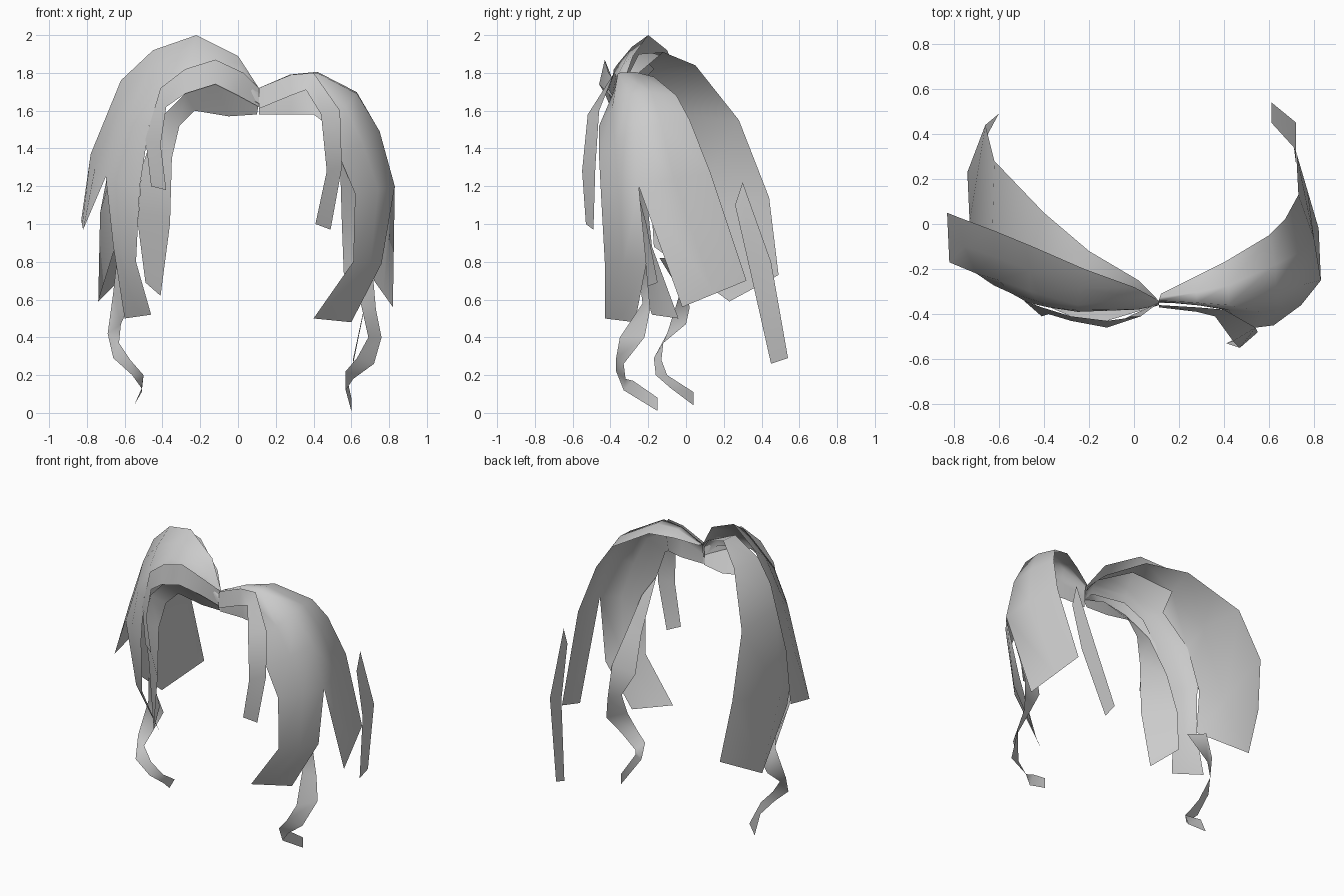
import bpy
import bmesh
from mathutils import Vector

cube = bpy.data.objects.get("Cube")
if cube:
    bpy.data.objects.remove(cube, do_unlink=True)

hair = bpy.data.materials.new("light_grey_hair")
hair.use_nodes = True
hair.diffuse_color = (0.6, 0.6, 0.6, 1)
hair.node_tree.nodes["Principled BSDF"].inputs["Base Color"].default_value = hair.diffuse_color

HEAD = Vector((0, 0.1, 1.1))


def row(outer, inner):
    """One cross-section of a hair sheet, given by its two border points."""
    return Vector(outer), Vector(inner)


def add_sheet(bm, rows, bulge):
    """Loft an open sheet through the rows, rounded outward by the bulge."""
    loops = []
    for i, (outer, inner) in enumerate(rows):
        points = [outer, inner]
        if bulge:
            middle = (outer + inner) / 2
            amount = bulge if 0 < i < len(rows) - 1 else 0
            points.insert(1, middle + (middle - HEAD).normalized() * amount)
        loops.append([bm.verts.new(point) for point in points])
    for upper, lower in zip(loops, loops[1:]):
        for k in range(len(upper) - 1):
            bm.faces.new((upper[k], upper[k + 1], lower[k + 1], lower[k]))


def strand(name, *sheets, bulge=0.0):
    """Build one lock from sheets that are welded where their borders meet."""
    bm = bmesh.new()
    for rows in sheets:
        add_sheet(bm, rows, bulge)
    bmesh.ops.remove_doubles(bm, verts=bm.verts, dist=0.001)
    bmesh.ops.recalc_face_normals(bm, faces=bm.faces)
    # Turn the lock so that it faces away from the head
    facing = sum(f.normal.dot(f.calc_center_median() - HEAD) * f.calc_area() for f in bm.faces)
    if facing < 0:
        bmesh.ops.reverse_faces(bm, faces=bm.faces)
    for face in bm.faces:
        face.smooth = True
    mesh = bpy.data.meshes.new(name)
    bm.to_mesh(mesh)
    bm.free()
    mesh.materials.append(hair)
    bpy.context.collection.objects.link(bpy.data.objects.new(name, mesh))


# Left side: front lock with a forward flick, welded to the swept-back lock
strand(
    "left_main_lock",
    [
        row(outer=(.11, -.34, 1.72), inner=(.11, -.35, 1.58)),
        row(outer=(.28, -.35, 1.79), inner=(.28, -.35, 1.58)),
        row(outer=(.42, -.36, 1.8), inner=(.4, -.38, 1.58)),
        row(outer=(.63, -.3, 1.69), inner=(.48, -.46, 1.52)),
        row(outer=(.75, -.27, 1.49), inner=(.54, -.46, 1.35)),
        row(outer=(.83, -.25, 1.2), inner=(.62, -.45, 1.16)),
        row(outer=(.76, -.21, .79), inner=(.61, -.43, .8)),
        row(outer=(.6, -.27, .48), inner=(.4, -.43, .5)),
    ],
    [
        row(outer=(.11, -.34, 1.72), inner=(.12, -.31, 1.72)),
        row(outer=(.28, -.35, 1.79), inner=(.26, -.24, 1.76)),
        row(outer=(.42, -.36, 1.8), inner=(.4, -.17, 1.78)),
        row(outer=(.63, -.3, 1.69), inner=(.6, -.05, 1.68)),
        row(outer=(.75, -.27, 1.49), inner=(.67, .02, 1.55)),
        row(outer=(.83, -.25, 1.2), inner=(.73, .13, 1.27)),
        row(outer=(.82, -.02, .56), inner=(.72, .32, .7)),
    ],
    bulge=.02,
)

# Left side: thin fringe from the parting, loose back wisp
strand(
    "left_fringe",
    [
        row(outer=(.11, -.36, 1.72), inner=(.11, -.37, 1.61)),
        row(outer=(.28, -.37, 1.79), inner=(.28, -.39, 1.68)),
        row(outer=(.4, -.38, 1.8), inner=(.36, -.41, 1.71)),
        row(outer=(.54, -.46, 1.6), inner=(.44, -.52, 1.58)),
        row(outer=(.55, -.48, 1.3), inner=(.47, -.55, 1.28)),
        row(outer=(.49, -.49, .97), inner=(.41, -.53, 1)),
    ],
)
strand(
    "left_back_wisp",
    [
        row(outer=(.72, .3, 1.22), inner=(.72, .26, 1.1)),
        row(outer=(.72, .45, .8), inner=(.71, .34, .75)),
        row(outer=(.61, .54, .29), inner=(.61, .45, .26)),
    ],
)

# Left curl, tapering out of the inner border of the front lock
strand(
    "left_curl",
    [
        row(outer=(.63, -.42, 1.2), inner=(.54, -.45, 1.34)),
        row(outer=(.67, -.31, .98), inner=(.55, -.3, 1)),
        row(outer=(.71, -.21, .78), inner=(.56, -.25, .74)),
        row(outer=(.73, -.19, .55), inner=(.65, -.23, .58)),
        row(outer=(.76, -.22, .4), inner=(.69, -.35, .4)),
        row(outer=(.72, -.33, .26), inner=(.63, -.37, .29)),
        row(outer=(.61, -.32, .18), inner=(.57, -.37, .22)),
        row(outer=(.58, -.28, .17), inner=(.57, -.33, .12)),
        row(outer=(.6, -.15, .08), inner=(.6, -.15, .01)),
    ],
)

# Right side: high lock arching over the crown, welded to the front lock below
strand(
    "right_main_lock",
    [
        row(outer=(.11, -.34, 1.72), inner=(.11, -.36, 1.68)),
        row(outer=(0, -.28, 1.89), inner=(.02, -.36, 1.79)),
        row(outer=(-.22, -.2, 2), inner=(-.25, -.36, 1.85)),
        row(outer=(-.45, -.1, 1.92), inner=(-.46, -.3, 1.72)),
        row(outer=(-.62, -.03, 1.76), inner=(-.6, -.25, 1.52)),
        row(outer=(-.78, .03, 1.37), inner=(-.7, -.22, 1.25)),
        row(outer=(-.83, .05, 1.02), inner=(-.82, -.17, .97)),
    ],
    [
        row(outer=(.11, -.36, 1.68), inner=(.11, -.36, 1.64)),
        row(outer=(.02, -.36, 1.79), inner=(.02, -.38, 1.72)),
        row(outer=(-.25, -.36, 1.85), inner=(-.25, -.39, 1.76)),
        row(outer=(-.46, -.3, 1.72), inner=(-.38, -.37, 1.68)),
        row(outer=(-.6, -.25, 1.52), inner=(-.47, -.35, 1.52)),
        row(outer=(-.7, -.22, 1.25), inner=(-.52, -.31, 1.2)),
        row(outer=(-.66, -.18, .88), inner=(-.54, -.27, .8)),
        row(outer=(-.6, -.04, .5), inner=(-.46, -.18, .52)),
    ],
    bulge=.015,
)

# Right side: long lock sweeping to the back, with a web toward the front lock
strand(
    "right_back_lock",
    [
        row(outer=(.1, -.33, 1.72), inner=(.1, -.34, 1.7)),
        row(outer=(.02, -.25, 1.8), inner=(.04, -.31, 1.78)),
        row(outer=(-.2, -.12, 1.91), inner=(-.2, -.25, 1.9)),
        row(outer=(-.4, .05, 1.84), inner=(-.45, -.17, 1.82)),
        row(outer=(-.62, .28, 1.55), inner=(-.63, -.08, 1.58)),
        row(outer=(-.66, .44, 1.14), inner=(-.73, .01, 1.06)),
        row(outer=(-.6, .49, .73), inner=(-.74, .23, .59)),
    ],
    [
        row(outer=(-.45, -.17, 1.82), inner=(-.46, -.27, 1.72)),
        row(outer=(-.63, -.08, 1.58), inner=(-.62, -.22, 1.5)),
        row(outer=(-.73, .01, 1.06), inner=(-.69, -.19, 1.2)),
        row(outer=(-.74, .23, .59), inner=(-.65, -.17, .88)),
    ],
)

# Right side: fringe band and the lock framing the face
strand(
    "right_fringe",
    [
        row(outer=(.11, -.35, 1.72), inner=(.11, -.36, 1.62)),
        row(outer=(.03, -.41, 1.8), inner=(0, -.4, 1.68)),
        row(outer=(-.12, -.43, 1.87), inner=(-.12, -.46, 1.74)),
        row(outer=(-.28, -.41, 1.82), inner=(-.28, -.43, 1.69)),
        row(outer=(-.41, -.37, 1.72), inner=(-.38, -.4, 1.62)),
        row(outer=(-.49, -.34, 1.45), inner=(-.41, -.41, 1.42)),
        row(outer=(-.46, -.35, 1.2), inner=(-.38, -.4, 1.18)),
    ],
)
strand(
    "right_face_lock",
    [
        row(outer=(.11, -.36, 1.64), inner=(.1, -.34, 1.58)),
        row(outer=(-.12, -.43, 1.74), inner=(-.05, -.32, 1.57)),
        row(outer=(-.28, -.41, 1.69), inner=(-.23, -.32, 1.6)),
        row(outer=(-.42, -.35, 1.55), inner=(-.31, -.34, 1.52)),
        row(outer=(-.51, -.29, 1.3), inner=(-.35, -.36, 1.35)),
        row(outer=(-.53, -.21, 1), inner=(-.36, -.36, 1)),
        row(outer=(-.49, -.15, .69), inner=(-.41, -.33, .62)),
    ],
)

# Right curl
strand(
    "right_curl",
    [
        row(outer=(-.64, -.06, .82), inner=(-.55, -.14, .82)),
        row(outer=(-.66, -.03, .64), inner=(-.58, .02, .56)),
        row(outer=(-.69, -.1, .42), inner=(-.62, 0, .47)),
        row(outer=(-.66, -.17, .29), inner=(-.63, -.12, .37)),
        row(outer=(-.56, -.16, .2), inner=(-.57, -.13, .28)),
        row(outer=(-.51, -.08, .13), inner=(-.5, -.1, .2)),
        row(outer=(-.55, .04, .04), inner=(-.51, .04, .11)),
    ],
)
